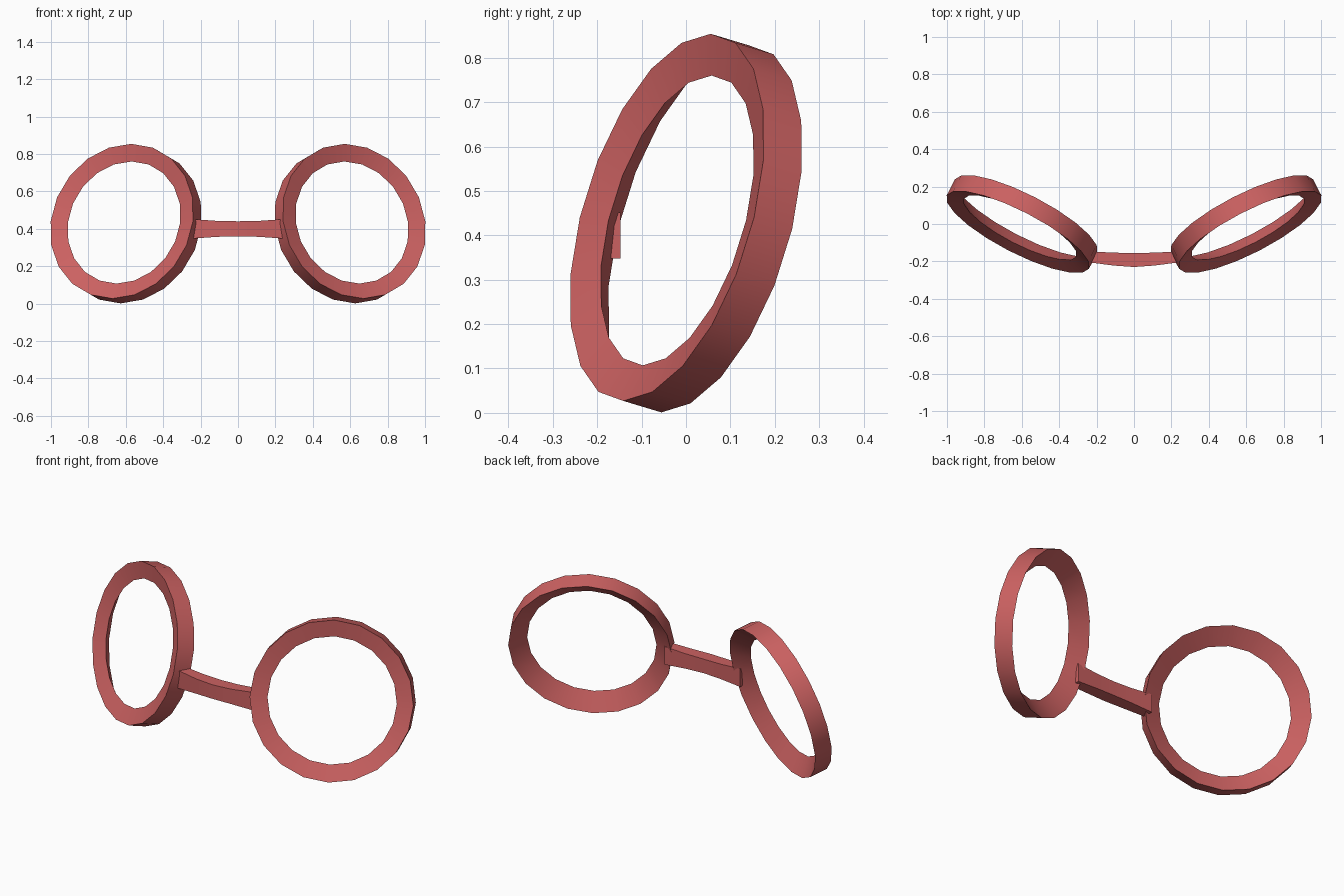
import bpy, bmesh, math
from mathutils import Vector

if "Cube" in bpy.data.objects:
    bpy.data.objects.remove(bpy.data.objects["Cube"])

red = bpy.data.materials.new("soft_red")
red.diffuse_color = (0.60, 0.12, 0.12, 1)
red.use_nodes = True
red.node_tree.nodes["Principled BSDF"].inputs["Base Color"].default_value = red.diffuse_color


def make_object(name, loops, closed):
    """Skin a row of equal cross-sections; closed joins last to first, open gets caps."""
    bm = bmesh.new()
    rows = [[bm.verts.new(p) for p in loop] for loop in loops]
    n, m = len(rows), len(rows[0])
    for i in range(n if closed else n - 1):
        a, b = rows[i], rows[(i + 1) % n]
        for j in range(m):
            k = (j + 1) % m
            bm.faces.new((a[j], a[k], b[k], b[j]))
    if not closed:
        bm.faces.new(rows[0])
        bm.faces.new(rows[-1])
    bmesh.ops.recalc_face_normals(bm, faces=bm.faces)
    mesh = bpy.data.meshes.new(name)
    bm.to_mesh(mesh)
    bm.free()
    mesh.materials.append(red)
    obj = bpy.data.objects.new(name, mesh)
    bpy.context.collection.objects.link(obj)
    bpy.ops.object.select_all(action='DESELECT')
    obj.select_set(True)
    bpy.context.view_layer.objects.active = obj
    bpy.ops.object.shade_smooth_by_angle(angle=math.radians(30))
    return obj


# Rims: 20-sided rings with a triangular section, turned outward and tilted back
SIDES = 20
SECTION = [(0.428, 0.05), (0.428, -0.05), (0.338, 0.023)]  # radius, offset to front
yaw, tilt = math.radians(27.3), math.radians(15)
side_dir = Vector((math.cos(yaw), math.sin(yaw), 0))
front_dir = Vector((math.sin(yaw) * math.cos(tilt), -math.cos(yaw) * math.cos(tilt), math.sin(tilt)))
up_dir = side_dir.cross(front_dir)
if up_dir.z < 0:
    up_dir.negate()
centre = Vector((0.599, 0, 0.4275))

for name, s in (("right_rim", 1), ("left_rim", -1)):
    loops = []
    for i in range(SIDES):
        t = 2 * math.pi * i / SIDES
        radial = up_dir * math.cos(t) + side_dir * math.sin(t)
        pts = [centre + radial * r + front_dir * h for r, h in SECTION]
        loops.append([(s * p.x, p.y, p.z) for p in pts])
    make_object(name, loops, True)

# Nose bridge: square bar, bowed forward, a little thicker at the ends
half = [(0.24, -0.205, -0.147, 0.348, 0.451),
        (0.11, -0.222, -0.153, 0.357, 0.442),
        (0.0, -0.23, -0.156, 0.36, 0.44)]  # x, front y, back y, bottom z, top z
stations = [(-x, *rest) for x, *rest in half] + [tuple(h) for h in half[-2::-1]]
make_object("nose_bridge",
            [[(x, f, b), (x, k, b), (x, k, t), (x, f, t)] for x, f, k, b, t in stations], False)
